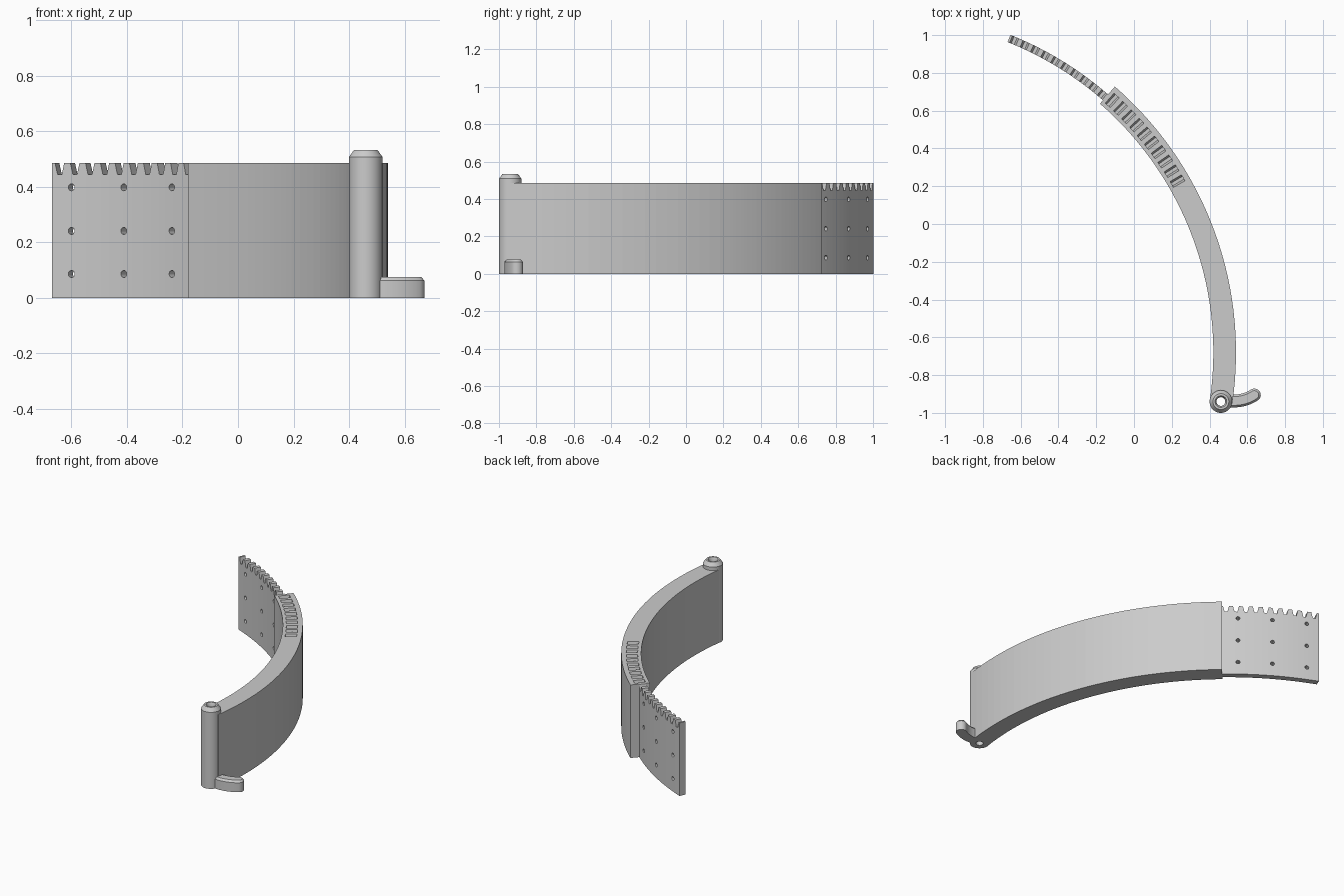
import bpy, bmesh, math
from math import radians, cos, sin, pi
from mathutils import Vector, Matrix

if "Cube" in bpy.data.objects:
    bpy.data.objects.remove(bpy.data.objects["Cube"], do_unlink=True)

CX, CY = -1.325, -0.68            # centre of the main curve
TOP, ROOT = 0.485, 0.445          # tooth tip and root heights
PIN = Vector((0.46, -0.94, 0))
PITCH, FIRST = 1.95, 67.3         # tooth spacing and first gap, in degrees
JOINT, END = 49.0, 68.25

grey = bpy.data.materials.new("plain_grey")
grey.use_nodes = True
grey.diffuse_color = (0.6, 0.6, 0.6, 1)
grey.node_tree.nodes["Principled BSDF"].inputs["Base Color"].default_value = (0.6, 0.6, 0.6, 1)


def finish(name, bm):
    bmesh.ops.remove_doubles(bm, verts=bm.verts, dist=1e-5)
    bmesh.ops.recalc_face_normals(bm, faces=bm.faces)
    mesh = bpy.data.meshes.new(name)
    bm.to_mesh(mesh)
    bm.free()
    mesh.materials.append(grey)
    ob = bpy.data.objects.new(name, mesh)
    bpy.context.collection.objects.link(ob)
    return ob


def loft(name, rings, closed=False):
    """Skin a row of equal rings of points, capped unless closed."""
    bm = bmesh.new()
    rows = [[bm.verts.new(p) for p in ring] for ring in rings]
    n = len(rows[0])
    pairs = list(zip(rows, rows[1:])) + ([(rows[-1], rows[0])] if closed else [])
    for a, b in pairs:
        for i in range(n):
            j = (i + 1) % n
            bm.faces.new((a[i], a[j], b[j], b[i]))
    if not closed:
        bm.faces.new(rows[0])
        bm.faces.new(rows[-1])
    return finish(name, bm)


def section(angle, profile):
    a = radians(angle)
    return [(CX + r * cos(a), CY + r * sin(a), z) for r, z in profile]


def tooth_stations(low, high):
    """Angle and height pairs along the rack of teeth."""
    out = [(low, TOP)]
    for k in range(19, -1, -1):
        c = FIRST - k * PITCH
        if low < c - 0.58 and c + 0.58 < high:
            out += [(c - 0.58, TOP), (c - 0.27, ROOT), (c + 0.27, ROOT), (c + 0.58, TOP)]
    return out + [(high, TOP)]


def cut(target, cutters):
    for c in cutters:
        mod = target.modifiers.new("hole", 'BOOLEAN')
        mod.operation, mod.solver, mod.object = 'DIFFERENCE', 'EXACT', c
    bpy.context.view_layer.update()
    dg = bpy.context.evaluated_depsgraph_get()
    mesh = bpy.data.meshes.new_from_object(target.evaluated_get(dg))
    target.modifiers.clear()
    target.data = mesh
    for c in cutters:
        bpy.data.objects.remove(c, do_unlink=True)


def drill(matrix, radius, depth):
    bm = bmesh.new()
    bmesh.ops.create_cone(bm, cap_ends=True, segments=20, radius1=radius,
                          radius2=radius, depth=depth, matrix=matrix)
    ob = finish("drill", bm)
    ob.hide_render = True
    return ob


# Thick curved body, with a toothed slot in the top near the joint
R0, R1, R2, R3 = 1.745, 1.766, 1.835, 1.865
start, slot = -8.3, 29.4
stations = [(start + (slot - start) * i / 20, TOP) for i in range(20)]
stations += tooth_stations(slot, JOINT)
body = loft("curved_body", [section(a, [
    (R0, 0), (R3, 0), (R3, TOP), (R2, TOP), (R2, z), (R1, z), (R1, TOP), (R0, TOP)])
    for a, z in stations])
cut(body, [drill(Matrix.Translation(PIN), 0.03, 2)])

# Thin toothed strip with drilled holes
S0, S1 = 1.769, 1.81
strip = loft("toothed_strip", [section(a, [(S0, 0), (S1, 0), (S1, z), (S0, z)])
                               for a, z in tooth_stations(JOINT - 0.3, END)])
drills = []
for angle in (52.1, 58.9, 65.8):
    d = Vector((cos(radians(angle)), sin(radians(angle)), 0))
    turn = d.to_track_quat('Z', 'Y').to_matrix().to_4x4()
    for z in (0.086, 0.241, 0.398):
        place = Vector((CX, CY, z)) + d * (S0 + S1) / 2
        drills.append(drill(Matrix.Translation(place) @ turn, 0.0125, 0.2))
cut(strip, drills)

# Hollow hinge pin with a chamfered head
profile = [(0.023, 0), (0.06, 0), (0.06, 0.508), (0.042, 0.533), (0.031, 0.533), (0.023, 0.515)]
pin = loft("hinge_pin", [[(PIN.x + r * cos(t), PIN.y + r * sin(t), z) for r, z in profile]
                         for t in (2 * pi * i / 40 for i in range(40))], closed=True)


# Curved thumb lever at the foot of the pin
def lever_outline(half, z):
    hub, radius, a0, a1 = Vector((0.53, -0.74)), 0.197, radians(-98), radians(-57)
    arc = [a0 + (a1 - a0) * i / 10 for i in range(11)]
    pts = [hub + (radius + half) * Vector((cos(a), sin(a))) for a in arc]
    tip = hub + radius * Vector((cos(a1), sin(a1)))
    pts += [tip + half * Vector((cos(a1 + pi * i / 10), sin(a1 + pi * i / 10)))
            for i in range(1, 10)]
    pts += [hub + (radius - half) * Vector((cos(a), sin(a))) for a in reversed(arc)]
    return [(p.x, p.y, z) for p in pts]


lever = loft("thumb_lever", [lever_outline(0.034, 0), lever_outline(0.034, 0.062),
                             lever_outline(0.023, 0.075)])

# Smooth the rounded parts, keeping edges sharp
for ob in bpy.context.view_layer.objects:
    ob.select_set(ob in (pin, lever))
bpy.context.view_layer.objects.active = pin
bpy.ops.object.shade_smooth_by_angle(angle=radians(25))
